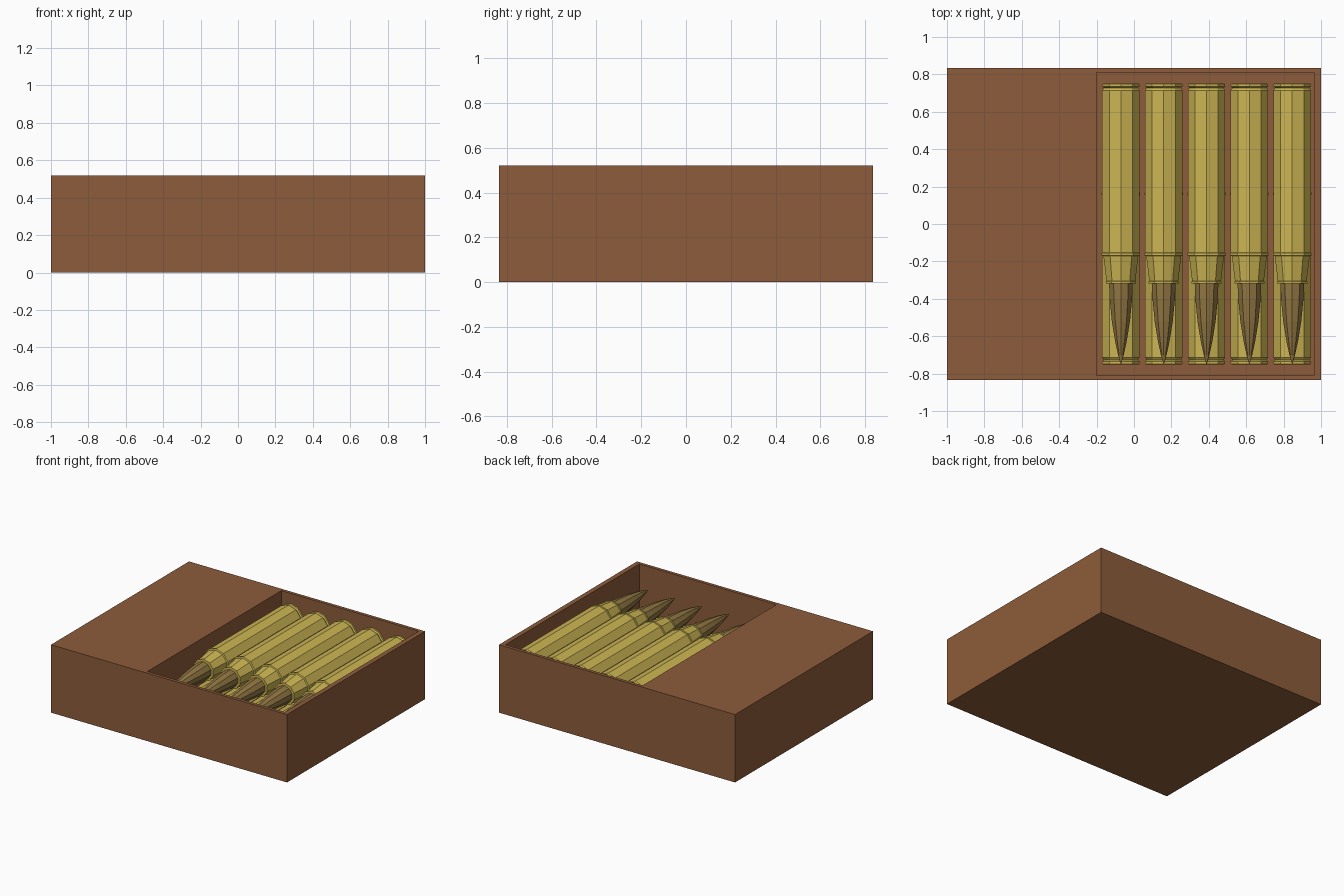
import bpy, math
from mathutils import Matrix

if "Cube" in bpy.data.objects:
    bpy.data.objects.remove(bpy.data.objects["Cube"])


def material(name, rgb):
    m = bpy.data.materials.new(name)
    m.diffuse_color = (*rgb, 1.0)
    m.use_nodes = True
    m.node_tree.nodes["Principled BSDF"].inputs["Base Color"].default_value = m.diffuse_color
    return m


cardboard = material("brown cardboard", (0.27, 0.108, 0.043))
brass = material("brass", (0.60, 0.46, 0.085))
copper = material("dull copper", (0.29, 0.185, 0.055))

SIDES = 10
R = 0.105


def box(name, x0, x1, y0, y1, z0, z1):
    bpy.ops.mesh.primitive_cube_add(size=1)
    ob = bpy.context.object
    ob.name = name
    ob.data.transform(Matrix.Translation(((x0 + x1) / 2, (y0 + y1) / 2, (z0 + z1) / 2))
                      @ Matrix.Diagonal((x1 - x0, y1 - y0, z1 - z0, 1)))
    ob.data.materials.append(cardboard)
    return ob


def lathe(name, profile, mat):
    """Closed solid around the y axis from (y, radius) pairs, one vertex on top."""
    verts, faces = [], []
    for y, r in profile:
        for i in range(SIDES):
            a = 2 * math.pi * i / SIDES
            verts.append((r * math.sin(a), y, r * math.cos(a)))
    for k in range(len(profile) - 1):
        for i in range(SIDES):
            j = (i + 1) % SIDES
            a, b = k * SIDES, (k + 1) * SIDES
            faces.append((a + i, b + i, b + j, a + j))
    last = (len(profile) - 1) * SIDES
    faces.append(tuple(range(SIDES)))
    faces.append(tuple(last + i for i in reversed(range(SIDES))))
    me = bpy.data.meshes.new(name)
    me.from_pydata(verts, [], faces)
    # normals outward
    import bmesh
    bm = bmesh.new()
    bm.from_mesh(me)
    bmesh.ops.recalc_face_normals(bm, faces=bm.faces)
    bm.to_mesh(me)
    bm.free()
    me.materials.append(mat)
    return me


def place(name, mesh, x, z, turned):
    ob = bpy.data.objects.new(name, mesh)
    ob.location = (x, 0, z)
    if turned:
        ob.rotation_euler = (0, 0, math.pi)
    bpy.context.collection.objects.link(ob)


# Carton with a rectangular open compartment
carton = box("carton", -1, 1, -0.835, 0.835, 0, 0.52)
cutter = box("compartment_cutter", -0.2, 0.963, -0.81, 0.81, 0.03, 0.7)
cut = carton.modifiers.new("compartment", 'BOOLEAN')
cut.operation = 'DIFFERENCE'
cut.solver = 'EXACT'
cut.object = cutter
cutter.hide_render = True
cutter.hide_viewport = True

# Casing: rim, groove, body, shoulder ring, tapered neck and lip
case_mesh = lathe("casing", [
    (0.752, 0.098), (0.748, R), (0.735, R), (0.728, 0.095), (0.715, R),
    (-0.152, R), (-0.155, R + 0.003), (-0.168, R + 0.003), (-0.172, 0.098),
    (-0.305, 0.081), (-0.308, 0.085), (-0.318, 0.085), (-0.319, 0.066)], brass)

# Pointed tip
tip_mesh = lathe("tip", [
    (-0.31, 0.067), (-0.40, 0.063), (-0.52, 0.051),
    (-0.63, 0.032), (-0.70, 0.016), (-0.75, 0.001)], copper)

# Two layers of five, the lower layer facing the other way
for layer, z, turned in (("upper", 0.376, False), ("lower", 0.146, True)):
    for i in range(5):
        x = -0.07 + 0.229 * i
        place(f"{layer}_casing_{i + 1}", case_mesh, x, z, turned)
        place(f"{layer}_tip_{i + 1}", tip_mesh, x, z, turned)
